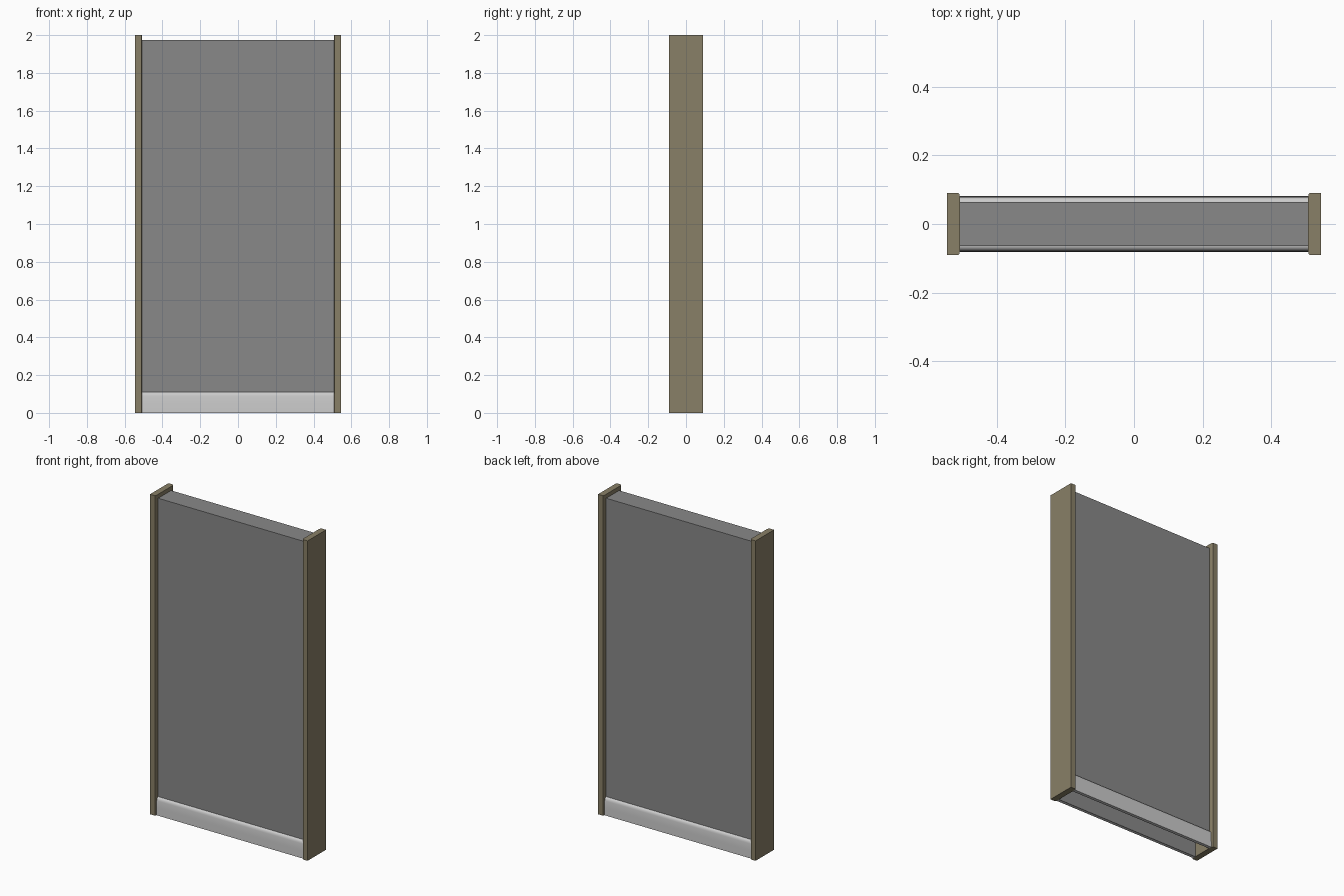
import bpy
import bmesh
from mathutils import Vector

if "Cube" in bpy.data.objects:
    bpy.data.objects.remove(bpy.data.objects["Cube"])


def material(name, rgb):
    m = bpy.data.materials.new(name)
    m.diffuse_color = (*rgb, 1)
    m.use_nodes = True
    m.node_tree.nodes["Principled BSDF"].inputs["Base Color"].default_value = m.diffuse_color
    return m


def extrude_profile(name, pts, direction, mat=None, smooth=False):
    """Close a 3D outline into a face and sweep it along a direction."""
    bm = bmesh.new()
    face = bm.faces.new([bm.verts.new(p) for p in pts])
    ext = bmesh.ops.extrude_face_region(bm, geom=[face], use_keep_orig=True)
    verts = [g for g in ext["geom"] if isinstance(g, bmesh.types.BMVert)]
    bmesh.ops.translate(bm, verts=verts, vec=Vector(direction))
    bmesh.ops.recalc_face_normals(bm, faces=bm.faces)
    mesh = bpy.data.meshes.new(name)
    bm.to_mesh(mesh)
    bm.free()
    ob = bpy.data.objects.new(name, mesh)
    bpy.context.collection.objects.link(ob)
    if mat:
        mesh.materials.append(mat)
    if smooth:
        bpy.ops.object.select_all(action='DESELECT')
        ob.select_set(True)
        bpy.context.view_layer.objects.active = ob
        bpy.ops.object.shade_smooth_by_angle()
    return ob


post_mat = material("post_bronze", (0.25, 0.215, 0.135))
panel_mat = material("panel_dark_grey", (0.25, 0.25, 0.25))

HALF = 0.507      # inner half width between posts
PY = 0.064        # panel half depth

# Side posts: flat slabs with slightly eased inner corners
for side, s in (("left", -1), ("right", 1)):
    outline = [(0.545, -0.091), (0.512, -0.091), (0.509, -0.086), (HALF, -0.076),
               (HALF, 0.076), (0.509, 0.086), (0.512, 0.091), (0.545, 0.091)]
    extrude_profile(side + "_post", [(s * x, y, 0) for x, y in outline],
                    (0, 0, 2), post_mat)

# Panel: folded thin sheet, hollow and open underneath
T, TOP = 0.003, 1.975
fold = [(-PY, 0), (-PY, TOP), (PY, TOP), (PY, 0),
        (PY - T, 0), (PY - T, TOP - T), (-PY + T, TOP - T), (-PY + T, 0)]
extrude_profile("panel", [(-HALF, y, z) for y, z in fold],
                (2 * HALF, 0, 0), panel_mat)

# Skirting boards: rounded top edge, front and back
skirt = [(PY, 0), (0.081, 0), (0.0805, 0.05), (0.079, 0.09), (0.077, 0.100),
         (0.073, 0.106), (0.068, 0.109), (PY, 0.110)]
for side, s in (("front", -1), ("back", 1)):
    extrude_profile(side + "_skirting", [(-HALF, s * y, z) for y, z in skirt],
                    (2 * HALF, 0, 0), smooth=True)
